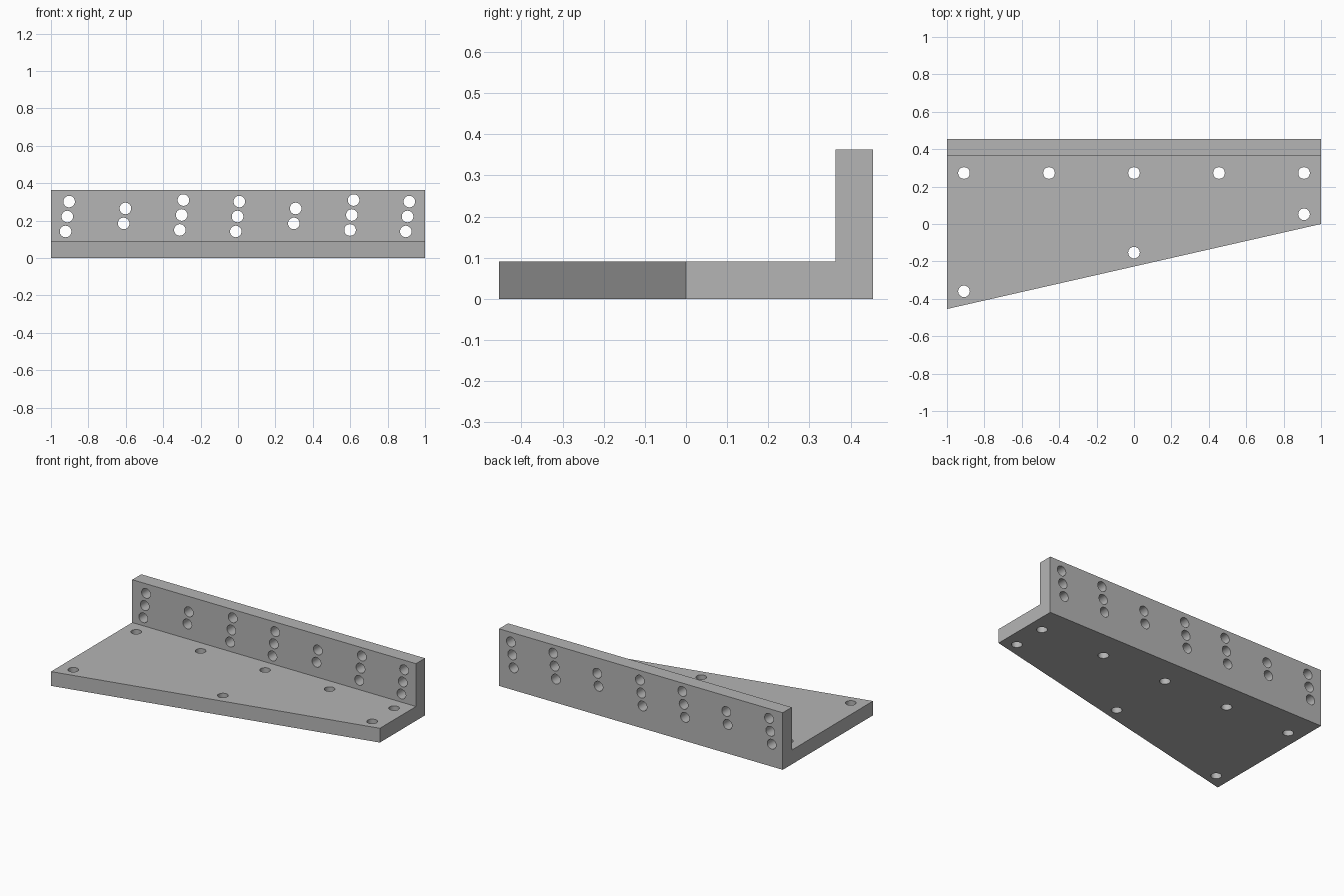
import bpy, bmesh, math
from mathutils import Matrix

cube = bpy.data.objects.get("Cube")
if cube:
    bpy.data.objects.remove(cube, do_unlink=True)

T = 1 / 11            # plate thickness
BACK = 5 * T          # rear face
HEIGHT = 4 * T
HOLE_R = 0.031

grey = bpy.data.materials.new("plain grey")
grey.use_nodes = True
colour = (0.46, 0.46, 0.46, 1)
grey.diffuse_color = colour
grey.node_tree.nodes["Principled BSDF"].inputs["Base Color"].default_value = colour


def add_object(name, bm):
    bmesh.ops.recalc_face_normals(bm, faces=bm.faces)
    mesh = bpy.data.meshes.new(name)
    bm.to_mesh(mesh)
    bm.free()
    mesh.materials.append(grey)
    obj = bpy.data.objects.new(name, mesh)
    bpy.context.collection.objects.link(obj)
    return obj


def l_section(bm, x, front):
    """L-shaped end profile whose floor reaches forward to the given y."""
    profile = [(front, 0), (BACK, 0), (BACK, HEIGHT),
               (BACK - T, HEIGHT), (BACK - T, T), (front, T)]
    return [bm.verts.new((x, y, z)) for y, z in profile]


def add_hole(bm, x, y, z, upright):
    turn = Matrix() if upright else Matrix.Rotation(math.pi / 2, 4, 'X')
    bmesh.ops.create_cone(bm, cap_ends=True, segments=32, radius1=HOLE_R,
                          radius2=HOLE_R, depth=T * 1.6,
                          matrix=Matrix.Translation((x, y, z)) @ turn)


# Angle bracket: tapered floor and upright wall in one solid
bm = bmesh.new()
right_end = l_section(bm, -1, -BACK)
left_end = l_section(bm, 1, 0)
bm.faces.new(right_end)
bm.faces.new(left_end)
for i in range(len(right_end)):
    j = (i + 1) % len(right_end)
    bm.faces.new((right_end[i], right_end[j], left_end[j], left_end[i]))
bracket = add_object("angle_bracket", bm)

# Floor holes: a row along the wall, three along the slanted edge
bm = bmesh.new()
floor_holes = [(i * 5 * T, 3 * T) for i in range(-2, 3)]
floor_holes += [(-10 * T, -0.36), (0, -0.153), (10 * T, 0.052)]
for x, y in floor_holes:
    add_hole(bm, x, y, T / 2, True)

# Wall holes: slightly leaning columns (top x, top z, count)
columns = [(-0.903, 0.302, 3), (-0.602, 0.265, 2), (-0.292, 0.31, 3),
           (0.007, 0.302, 3), (0.308, 0.265, 2), (0.618, 0.31, 3),
           (0.916, 0.302, 3)]
for x, z, count in columns:
    for i in range(count):
        add_hole(bm, x - 0.0095 * i, BACK - T / 2, z - 0.08 * i, False)
cutter = add_object("hole_cutter", bm)
cutter.hide_render = True

# Drill the holes and bake the result
drill = bracket.modifiers.new("drill", 'BOOLEAN')
drill.operation = 'DIFFERENCE'
drill.solver = 'EXACT'
drill.object = cutter
bpy.ops.object.select_all(action='DESELECT')
bracket.select_set(True)
bpy.context.view_layer.objects.active = bracket
bpy.ops.object.modifier_apply(modifier=drill.name)
bpy.data.objects.remove(cutter, do_unlink=True)
bpy.ops.object.shade_smooth_by_angle(angle=math.radians(30))
